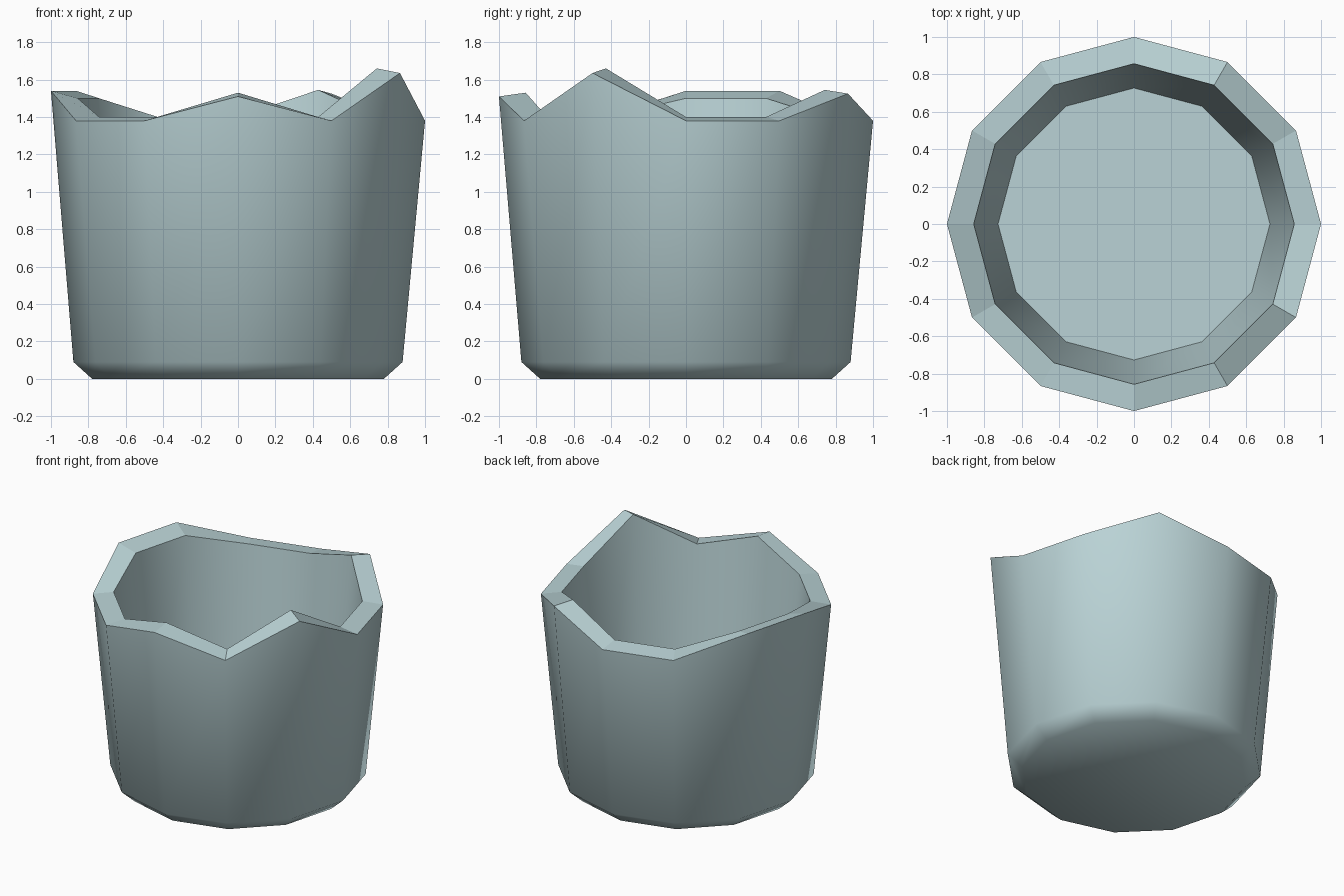
import bpy, bmesh, math

if "Cube" in bpy.data.objects:
    bpy.data.objects.remove(bpy.data.objects["Cube"])

SIDES = 12
# Rim heights (outer, inner) for each corner, counter-clockwise from +x
LOW, HIGH = (1.38, 1.40), (1.54, 1.50)
RIM = [LOW, LOW, (1.525, 1.545), LOW, LOW, HIGH, HIGH, LOW, LOW,
       (1.51, 1.53), LOW, (1.635, 1.66)]

mat = bpy.data.materials.new("pale blue grey")
mat.diffuse_color = (0.49, 0.65, 0.67, 1)
mat.use_nodes = True
mat.node_tree.nodes["Principled BSDF"].inputs["Base Color"].default_value = mat.diffuse_color

bm = bmesh.new()


def ring(radius, heights):
    step = 2 * math.pi / SIDES
    return [bm.verts.new((radius * math.cos(i * step), radius * math.sin(i * step), z))
            for i, z in enumerate(heights)]


# Profile from the underside, up the outside, over the rim, down to the inner floor
rings = [ring(0.78, [0] * SIDES),
         ring(0.88, [0.09] * SIDES),
         ring(1.0, [h[0] for h in RIM]),
         ring(0.857, [h[1] for h in RIM]),
         ring(0.727, [0.09] * SIDES)]

for level, (a, b) in enumerate(zip(rings, rings[1:])):
    for i in range(SIDES):
        j = (i + 1) % SIDES
        face = bm.faces.new((a[i], a[j], b[j], b[i]))
        face.smooth = level != 2          # rim stays faceted
bm.faces.new(rings[0][::-1]).smooth = True   # underside
bm.faces.new(rings[-1]).smooth = False       # inner floor

# Sharp edges on both sides of the rim and around the floor
for r in rings[2:]:
    for i in range(SIDES):
        bm.edges.get((r[i], r[(i + 1) % SIDES])).smooth = False

mesh = bpy.data.meshes.new("broken_pot")
bm.to_mesh(mesh)
bm.free()
mesh.materials.append(mat)
pot = bpy.data.objects.new("broken_pot", mesh)
bpy.context.collection.objects.link(pot)
